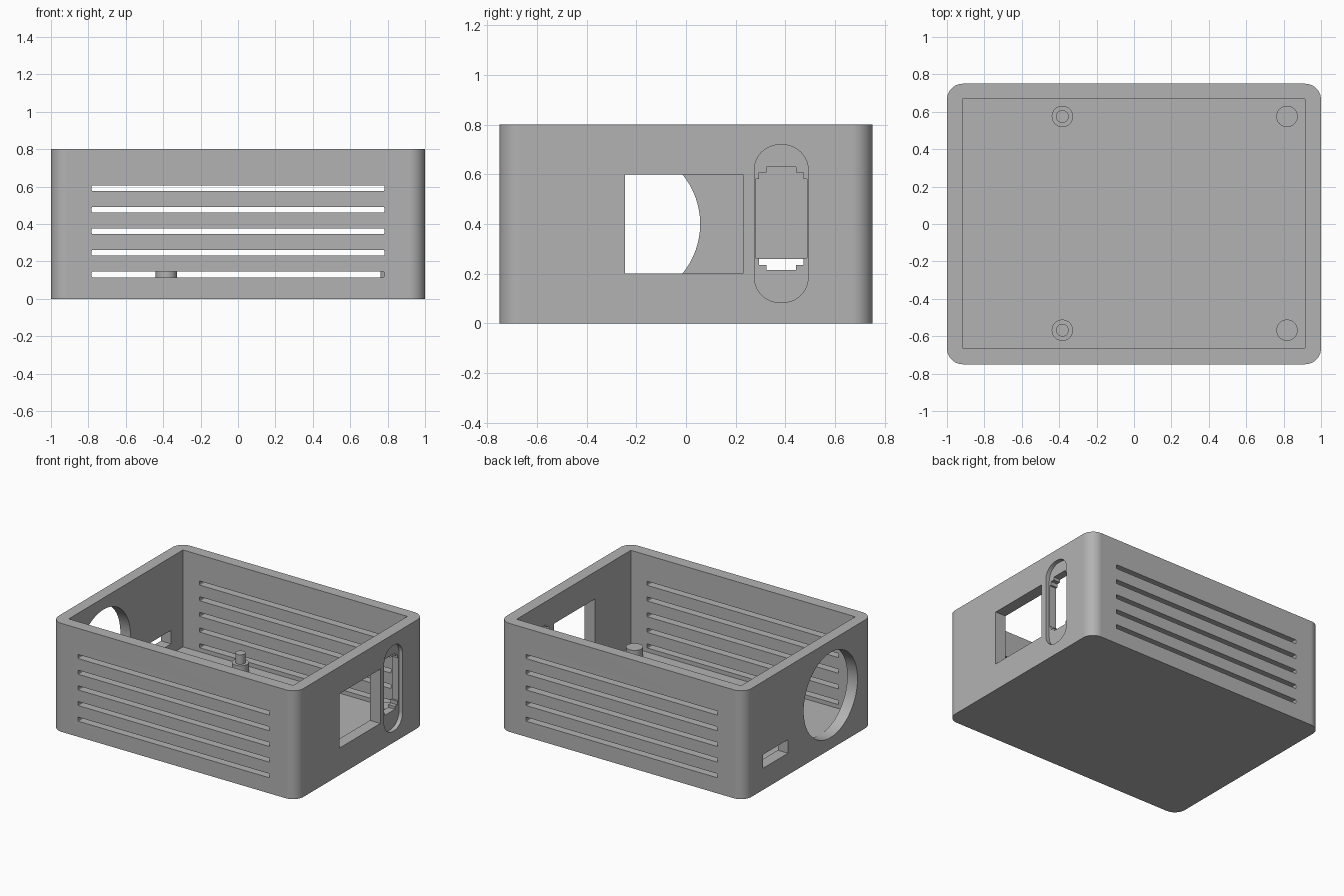
import bpy, bmesh, math
from mathutils import Matrix

old = bpy.data.objects.get("Cube")
if old:
    bpy.data.objects.remove(old, do_unlink=True)

grey = bpy.data.materials.new("light_grey_plastic")
grey.use_nodes = True
colour = (0.45, 0.45, 0.45, 1)
grey.diffuse_color = colour
grey.node_tree.nodes["Principled BSDF"].inputs["Base Color"].default_value = colour


def finish(name, bm):
    bmesh.ops.recalc_face_normals(bm, faces=bm.faces)
    mesh = bpy.data.meshes.new(name)
    bm.to_mesh(mesh)
    bm.free()
    mesh.materials.append(grey)
    obj = bpy.data.objects.new(name, mesh)
    bpy.context.collection.objects.link(obj)
    return obj


def activate(obj):
    bpy.ops.object.select_all(action="DESELECT")
    obj.select_set(True)
    bpy.context.view_layer.objects.active = obj


def box(name, xs, ys, zs, round_axis=None, radius=0.0, segments=10):
    """Box between limits; edges along round_axis may be rounded."""
    bm = bmesh.new()
    bmesh.ops.create_cube(bm, size=1)
    for v in bm.verts:
        for i, (lo, hi) in enumerate((xs, ys, zs)):
            v.co[i] = lo if v.co[i] < 0 else hi
    if round_axis is not None:
        edges = [e for e in bm.edges
                 if abs(e.verts[0].co[round_axis] - e.verts[1].co[round_axis]) > 1e-4]
        bmesh.ops.bevel(bm, geom=edges, offset=radius, segments=segments,
                        profile=0.5, affect="EDGES")
    return finish(name, bm)


def cylinder(name, centre, radius, depth, along_x=False, segments=48):
    bm = bmesh.new()
    bmesh.ops.create_cone(bm, cap_ends=True, segments=segments,
                          radius1=radius, radius2=radius, depth=depth)
    if along_x:
        bmesh.ops.rotate(bm, verts=bm.verts, matrix=Matrix.Rotation(math.pi / 2, 3, "Y"))
    bmesh.ops.translate(bm, verts=bm.verts, vec=centre)
    return finish(name, bm)


def cut(target, cutter):
    cutter.hide_render = True
    mod = target.modifiers.new("cut", "BOOLEAN")
    mod.operation = "DIFFERENCE"
    mod.solver = "EXACT"
    mod.object = cutter
    activate(target)
    bpy.ops.object.modifier_apply(modifier=mod.name)
    bpy.data.objects.remove(cutter, do_unlink=True)


def smooth(obj):
    activate(obj)
    bpy.ops.object.shade_smooth_by_angle(angle=math.radians(30))
    mod = obj.modifiers.new("flat_sides", "WEIGHTED_NORMAL")
    mod.keep_sharp = True


# Open-topped case with rounded vertical corners
FLOOR = 0.085
case = box("case", (-1, 1), (-0.75, 0.75), (0, 0.8), 2, 0.085)
cut(case, box("cavity", (-0.917, 0.915), (-0.663, 0.668), (FLOOR, 1)))

# Vent slots through the front and back walls
for i in range(5):
    z = 0.13 + 0.1155 * i
    cut(case, box("vent", (-0.782, 0.782), (-1, 1), (z - 0.015, z + 0.015), 1, 0.005, 3))

# Left wall: rectangular window, shallow rounded recess, stepped socket opening
cut(case, box("window", (0.8, 1.1), (-0.245, 0.23), (0.2, 0.6)))
cut(case, box("recess", (0.97, 1.1), (0.275, 0.491), (0.085, 0.718), 0, 0.1))
for half_width, half_height in ((0.103, 0.159), (0.09, 0.186), (0.06, 0.207)):
    cut(case, box("socket", (0.8, 1.1), (0.383 - half_width, 0.383 + half_width),
                  (0.422 - half_height, 0.422 + half_height)))

# Right wall: round fan opening and small port
cut(case, cylinder("fan_opening", (-1, -0.257, 0.4), 0.314, 0.4, True, 72))
cut(case, box("port", (-1.1, -0.8), (0.24, 0.53), (0.16, 0.26)))
smooth(case)

# Board supports, with locating pins on the right pair
for x, side in ((-0.383, "right"), (0.818, "left")):
    for y, end in ((-0.568, "front"), (0.575, "back")):
        smooth(cylinder(f"{end}_{side}_support", (x, y, 0.115), 0.057, 0.07))
        if side == "right":
            smooth(cylinder(f"{end}_{side}_pin", (x, y, 0.18), 0.034, 0.08))
